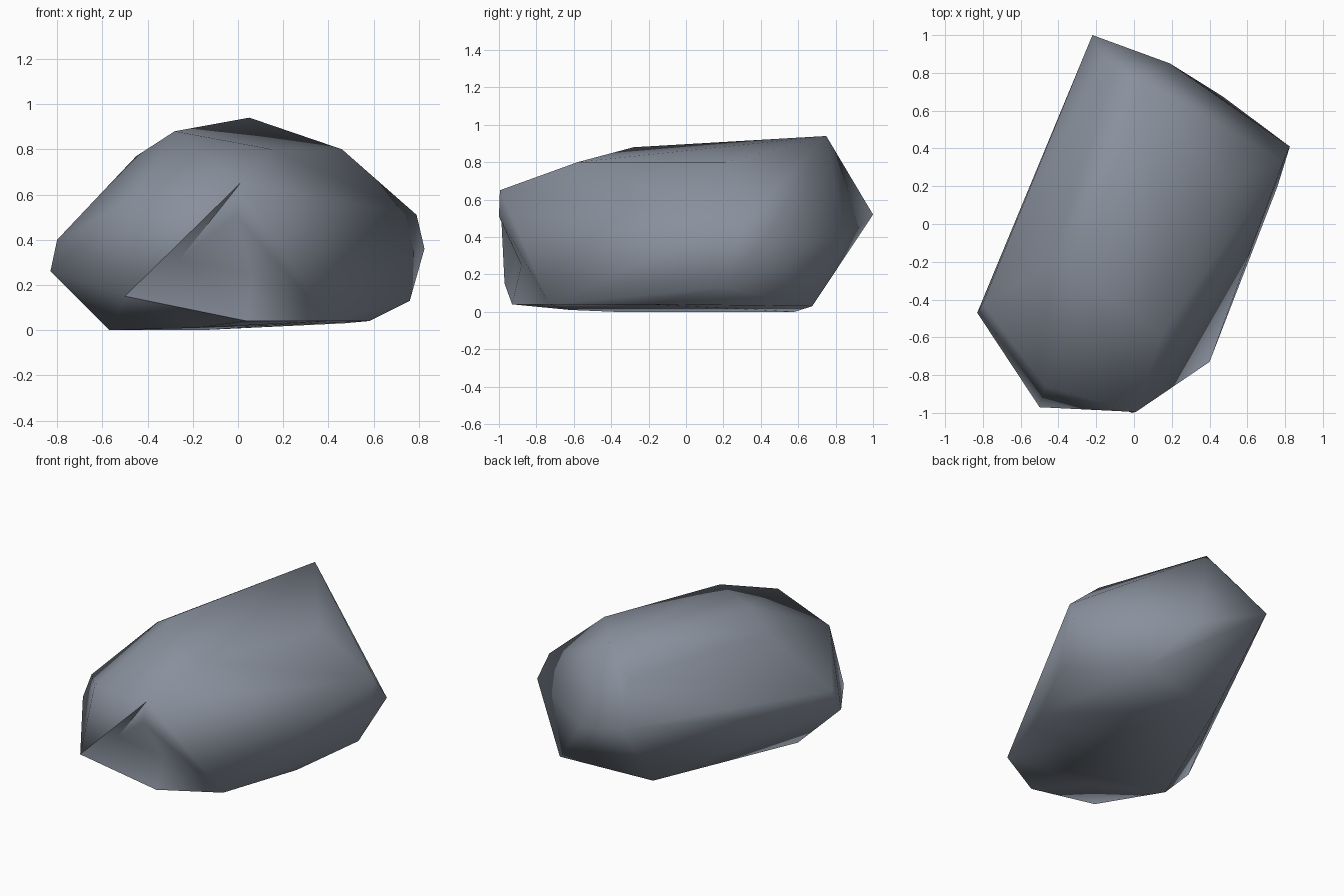
import bpy, bmesh, math
from mathutils import Vector

if "Cube" in bpy.data.objects:
    bpy.data.objects.remove(bpy.data.objects["Cube"])

# Corner points of the boulder, wrapped in a hull
CORNERS = [
    # crown
    (0.05, 0.75, 0.94), (-0.28, -0.28, 0.88), (0.46, 0.21, 0.80),
    (0.15, -0.58, 0.80), (-0.45, -0.22, 0.77), (-0.14, 0.82, 0.77),
    # front end
    (0.01, -0.995, 0.65), (-0.01, -1.0, 0.51), (-0.47, -0.86, 0.58),
    (-0.50, -0.97, 0.15), (0.04, -0.93, 0.04), (0.40, -0.73, 0.04),
    # left flank
    (-0.83, -0.47, 0.26), (-0.80, -0.42, 0.40),
    # back end
    (-0.22, 1.0, 0.52), (0.19, 0.85, 0.38),
    # right flank
    (0.825, 0.41, 0.36), (0.79, 0.33, 0.51), (0.76, 0.20, 0.13), (0.58, -0.20, 0.04),
    # underside
    (-0.57, -0.38, 0.0), (-0.16, 0.58, 0.0), (0.47, 0.675, 0.03),
]

bm = bmesh.new()
for c in CORNERS:
    bm.verts.new(c)
bmesh.ops.convex_hull(bm, input=bm.verts)
loose = [v for v in bm.verts if not v.link_faces]
bmesh.ops.delete(bm, geom=loose, context='VERTS')


def dent(start, end, point):
    """Split the edge closest to start-end and pull its middle to point."""
    a, b = Vector(start), Vector(end)

    def miss(e):
        p, q = e.verts[0].co, e.verts[1].co
        return min((p - a).length + (q - b).length, (p - b).length + (q - a).length)

    edge = min(bm.edges, key=miss)
    out = bmesh.ops.subdivide_edges(bm, edges=[edge], cuts=1)
    for g in out['geom_inner']:
        if isinstance(g, bmesh.types.BMVert):
            g.co = Vector(point)
    bmesh.ops.triangulate(bm, faces=bm.faces)


# Hollow under the nose and hollow in the lower front edge
dent((-0.01, -1.0, 0.51), (-0.50, -0.97, 0.15), (-0.26, -0.91, 0.31))
dent((-0.01, -1.0, 0.51), (0.04, -0.93, 0.04), (0.06, -0.88, 0.25))
dent((0.04, -0.93, 0.04), (-0.57, -0.38, 0.0), (-0.18, -0.62, 0.01))

bmesh.ops.recalc_face_normals(bm, faces=bm.faces)
mesh = bpy.data.meshes.new("boulder")
bm.to_mesh(mesh)
bm.free()
rock = bpy.data.objects.new("boulder", mesh)
bpy.context.collection.objects.link(rock)

# Single slate grey colour
mat = bpy.data.materials.new("slate_grey")
mat.diffuse_color = (0.25, 0.28, 0.335, 1)
mat.use_nodes = True
mat.node_tree.nodes["Principled BSDF"].inputs["Base Color"].default_value = mat.diffuse_color
mesh.materials.append(mat)

# Soft facets with only the strongest ridges kept sharp
bpy.context.view_layer.objects.active = rock
rock.select_set(True)
bpy.ops.object.shade_smooth_by_angle(angle=math.radians(65))
